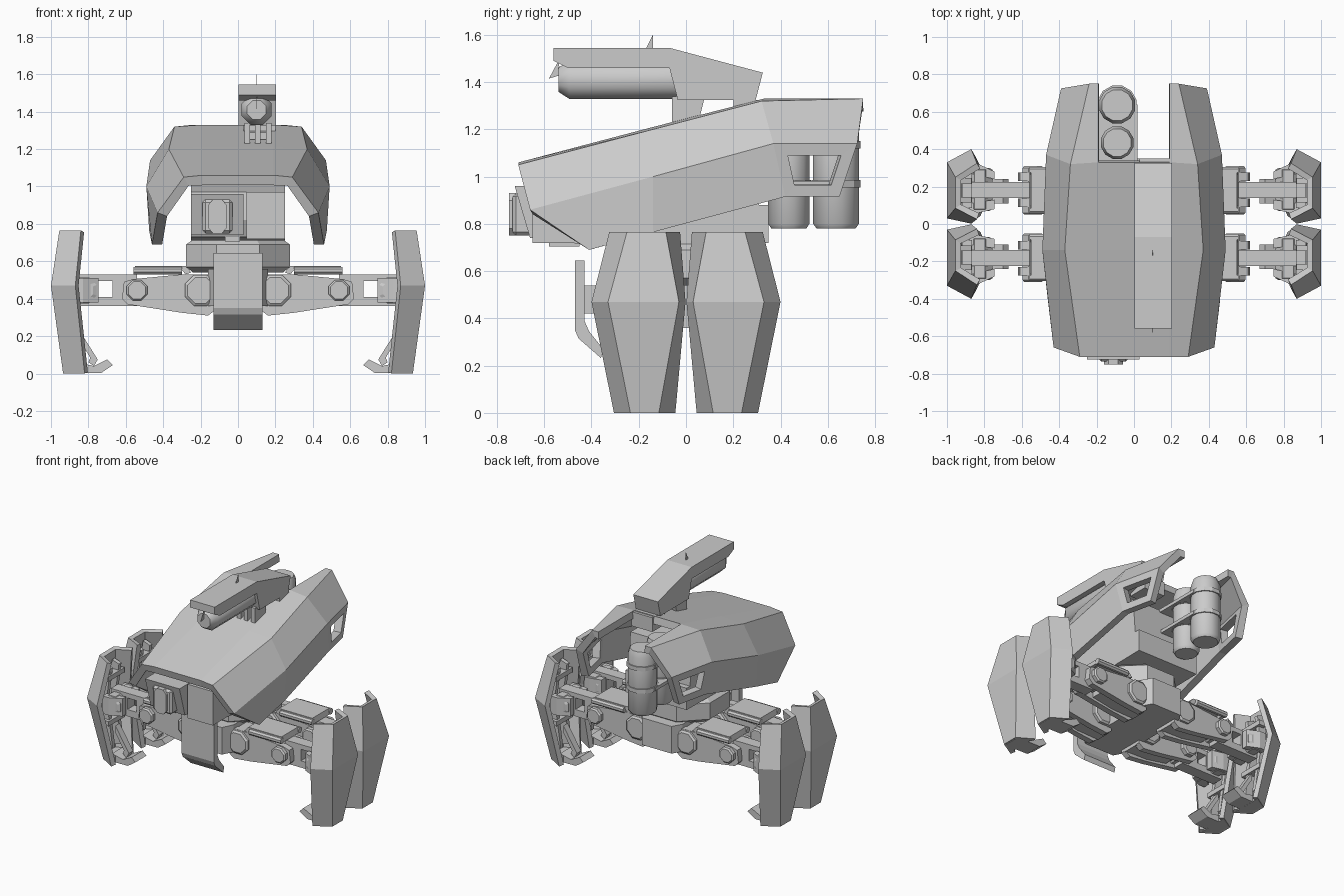
import bpy, bmesh
from math import sin, cos, pi, radians

if "Cube" in bpy.data.objects:
    bpy.data.objects.remove(bpy.data.objects["Cube"])


def make(name, verts, faces, mirror=None, thick=0, smooth=False, bevel=0, fix=True, window=None):
    bm = bmesh.new()
    vs = [bm.verts.new(v) for v in verts]
    fs = [bm.faces.new([vs[i] for i in f]) for f in faces]
    if window:
        holes = [fs[i] for i in window[0]]
        bm.normal_update()
        bmesh.ops.inset_individual(bm, faces=holes, thickness=window[1], use_even_offset=True)
        bmesh.ops.delete(bm, geom=holes, context='FACES')
    if fix:
        bmesh.ops.recalc_face_normals(bm, faces=bm.faces)
    me = bpy.data.meshes.new(name)
    bm.to_mesh(me)
    bm.free()
    ob = bpy.data.objects.new(name, me)
    bpy.context.collection.objects.link(ob)
    if smooth:
        bpy.ops.object.select_all(action='DESELECT')
        ob.select_set(True)
        bpy.context.view_layer.objects.active = ob
        bpy.ops.object.shade_smooth_by_angle(angle=radians(50))
    if thick:
        m = ob.modifiers.new("thickness", 'SOLIDIFY')
        m.thickness, m.offset = thick, -1
    if bevel:
        m = ob.modifiers.new("bevel", 'BEVEL')
        m.width, m.segments = bevel, 1
    if mirror:
        m = ob.modifiers.new("mirror", 'MIRROR')
        m.use_axis = ['x' in mirror, 'y' in mirror, False]
    return ob


def place(axis, u, v, w):
    return {'x': (w, u, v), 'y': (u, w, v), 'z': (u, v, w)}[axis]


def prism(name, pts, axis, a, b, **kw):
    n = len(pts)
    verts = [place(axis, u, v, w) for w in (a, b) for u, v in pts]
    faces = [list(range(n)), list(range(n, 2 * n))]
    faces += [(i, (i + 1) % n, n + (i + 1) % n, n + i) for i in range(n)]
    return make(name, verts, faces, **kw)


def box(name, x, y, z, **kw):
    return prism(name, [(x[0], y[0]), (x[1], y[0]), (x[1], y[1]), (x[0], y[1])], 'z', *z, **kw)


def lathe(name, centre, rings, axis, seg=8, **kw):
    # rings are (position along axis, radius)
    verts = []
    for w, r in rings:
        for i in range(seg):
            t = 2 * pi * (i + .5) / seg
            verts.append(place(axis, centre[0] + r * cos(t), centre[1] + r * sin(t), w))
    k = len(rings)
    faces = [list(range(seg)), list(range((k - 1) * seg, k * seg))]
    faces += [(j * seg + i, j * seg + (i + 1) % seg, (j + 1) * seg + (i + 1) % seg, (j + 1) * seg + i)
              for j in range(k - 1) for i in range(seg)]
    return make(name, verts, faces, **kw)


def shell(name, rows, skip=(), **kw):
    n = len(rows[0])
    faces = [(s * n + c, s * n + c + 1, (s + 1) * n + c + 1, (s + 1) * n + c)
             for s in range(len(rows) - 1) for c in range(n - 1) if (s, c) not in skip]
    return make(name, [p for r in rows for p in r], faces, fix=False, **kw)


# Armoured hull shell: half sections from bottom edge up to the rear slot edge
sections = [
    [(.46, -.41, .69), (.43, -.66, .86), (.29, -.71, 1.05), (.19, -.71, 1.06)],
    [(.475, -.14, .765), (.49, -.14, 1.0), (.37, -.14, 1.20), (.19, -.14, 1.21)],
    [(.45, .42, .915), (.47, .37, 1.14), (.34, .32, 1.32), (.19, .33, 1.33)],
    [(.40, .65, .915), (.39, .725, 1.14), (.24, .75, 1.33), (.19, .75, 1.33)],
]
rows = [[(-x, y, z) for x, y, z in s] + s[::-1] for s in sections]
shell("hull_shell", rows, skip={(2, 3)}, thick=.055, window=((14, 19), .05))

# Inner body and waist
prism("body_core", [(-.58, .73), (-.62, .82), (-.60, .97), (.10, 1.14), (.29, 1.14), (.31, .88),
                    (.35, .88), (.35, .72), (-.40, .71)], 'x', -.25, .25)
box("front_panel", (.045, .25), (-.65, -.5), (.72, .97))
lathe("waist", (0, 0), [(.54, .26), (.57, .30), (.69, .30), (.73, .24)], 'z')
prism("lower_body", [(-.12, -.36), (.12, -.36), (.16, -.28), (.16, .27), (.12, .34), (-.12, .34),
                     (-.16, .27), (-.16, -.28)], 'z', .36, .56)

# Front camera
prism("camera_frame", [(-.725, .96), (-.69, .96), (-.60, .96), (-.60, .74), (-.66, .74)],
      'x', -.25, .03)
box("camera_housing", (-.19, -.03), (-.735, -.6), (.75, .93), bevel=.015)
prism("camera_lens", [(-.16, .78), (-.135, .75), (-.085, .75), (-.06, .78), (-.06, .90),
                      (-.085, .93), (-.135, .93), (-.16, .90)], 'y', -.75, -.7)
box("camera_foot", (-.07, .01), (-.58, -.45), (.705, .74))

# Front guard
prism("front_guard", [(-.47, .645), (-.47, .35), (-.455, .315), (-.36, .232), (-.35, .27),
                      (-.41, .345), (-.43, .39), (-.43, .645)], 'x', -.132, .132)
box("guard_mount", (-.07, .07), (-.44, -.3), (.42, .54))

# Rear tanks with straps
for label, y, r in (("front", .435, .09), ("rear", .635, .10)):
    lathe(label + "_tank", (-.09, y), [(.78, r * .85), (.80, r), (1.21, r), (1.25, r * .85)],
          'z', seg=12, smooth=True)
    for z in (.97, 1.135):
        lathe(label + "_tank_strap", (-.09, y), [(z - .015, r + .008), (z + .015, r + .008)], 'z', seg=12)
for z in (.97, 1.135):
    box("tank_bracket", (-.2, .02), (.28, .64), (z - .012, z + .012))

# Turret
turret = [(-.56, 1.545), (-.07, 1.545), (.325, 1.44), (.295, 1.325), (-.035, 1.325),
          (-.07, 1.46), (-.50, 1.46), (-.56, 1.49)]
prism("turret_housing", turret, 'x', .002, .202)
lathe("gun_barrel", (.10, 1.41), [(-.54, .055), (-.495, .087), (-.04, .087)], 'y', smooth=True)
prism("front_sight", [(-.58, 1.415), (-.54, 1.49), (-.53, 1.43)], 'x', .098, .102)
prism("top_spike", [(-.17, 1.54), (-.14, 1.60), (-.14, 1.54)], 'x', .098, .102)
for x in (.035, .09, .15):
    prism("turret_strut", [(-.06, 1.19), (-.06, 1.34), (.08, 1.34), (.05, 1.22)], 'x', x, x + .03)
box("turret_strut_brace", (.035, .18), (.0, .05), (1.25, 1.29))
box("turret_base", (.03, .20), (.2, .35), (1.22, 1.325))

# Four legs, built once and mirrored
Q = 'xy'
arm = [(.12, .34), (.16, .31), (.30, .325), (.59, .37), (.62, .40), (.61, .49), (.56, .505), (.30, .53), (.12, .53)]
for y in (.09, .23):
    prism("upper_arm_plate", arm, 'y', y, y + .045, mirror=Q)
prism("upper_arm_core", [(.12, .335), (.30, .34), (.47, .37), (.47, .50), (.12, .52)], 'y', .12, .24, mirror=Q)
lathe("hip_pin", (.20, .445), [(.06, .075), (.07, .09), (.29, .09), (.30, .075)], 'y', mirror=Q)
lathe("knee_pin", (.54, .445), [(.05, .05), (.06, .06), (.30, .06), (.31, .05)], 'y', mirror=Q)

# Forearm with slot
for z in ((.36, .41), (.495, .53)):
    box("forearm_rail", (.54, .88), (.14, .225), z, mirror=Q)
box("forearm_knee", (.48, .67), (.14, .225), (.40, .50), mirror=Q)
box("forearm_ankle", (.745, .88), (.14, .225), (.40, .50), mirror=Q)
lathe("ankle_pin", (.825, .445), [(.07, .055), (.08, .075), (.29, .075), (.30, .055)], 'y', mirror=Q)
for pts in ([(.745, .08), (.83, .06), (.88, .06), (.88, .11), (.745, .13)],
            [(.745, .28), (.83, .32), (.88, .32), (.88, .27), (.745, .24)]):
    prism("ankle_bracket", pts, 'z', .38, .51, mirror=Q)

# Arm covers and pistons
prism("arm_cover", [(.25, .54), (.28, .575), (.55, .575), (.56, .535), (.535, .535), (.53, .553), (.30, .553), (.28, .53)],
      'y', .08, .28, mirror=Q)
for y in (.075, .285):
    lathe("arm_piston", (y, .55), [(.30, .022), (.56, .022)], 'x', mirror=Q)

# Bent leg shields: z, edge x, face x, then the four y positions
shield = [(0, .82, .935, .045, .115, .235, .305),
          (.47, .87, 1.0, .002, .03, .33, .40),
          (.765, .84, .955, .025, .085, .25, .325)]
shell("leg_shield", [[(e, a, z), (f, b, z), (f, c, z), (e, d, z)] for z, e, f, a, b, c, d in shield],
      thick=.035, mirror=Q)
for y in (.115, .215):
    prism("shield_rib", [(.85, .10), (.905, .08), (.965, .45), (.925, .70), (.87, .68), (.90, .45)],
          'y', y, y + .03, mirror=Q)
for z in (.27, .60):
    box("shield_crossbar", (.865, .92), (.085, .27), (z, z + .035), mirror=Q)

# Foot sole, claw and strut
prism("foot_sole", [(.83, .06), (.92, .12), (.92, .23), (.83, .29)], 'z', .002, .05, mirror=Q)
prism("foot_claw", [(.86, .06), (.77, .04), (.70, .075), (.67, .045), (.73, .004), (.86, .002)],
      'y', .11, .24, mirror=Q)
prism("foot_strut", [(.86, .25), (.75, .075), (.77, .04), (.80, .06), (.79, .085), (.86, .20)],
      'y', .15, .20, mirror=Q)
